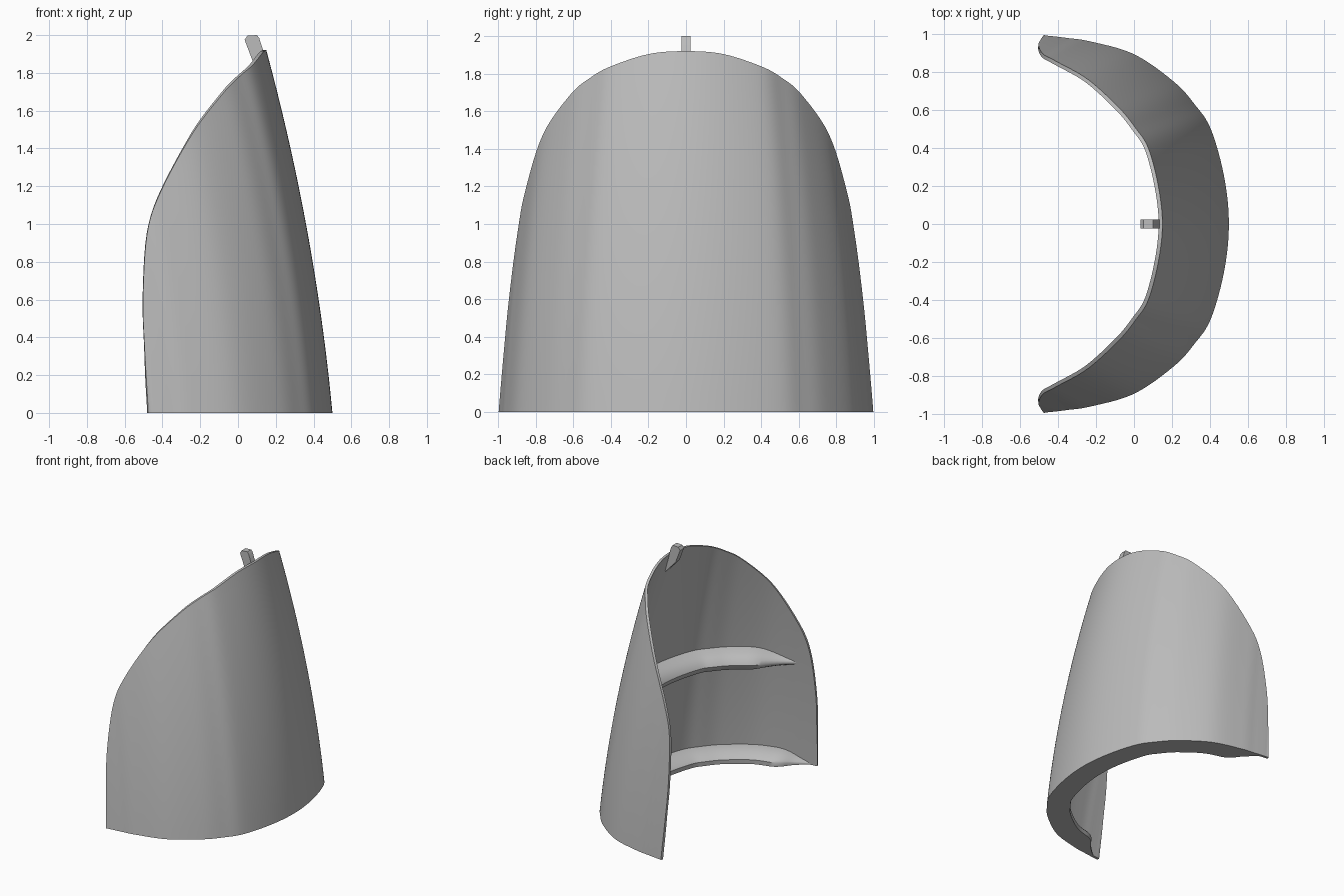
import bpy
import bmesh
from mathutils import Vector

cube = bpy.data.objects.get("Cube")
if cube:
    bpy.data.objects.remove(cube, do_unlink=True)

grey = bpy.data.materials.new("plain_grey")
grey.use_nodes = True
grey.diffuse_color = (0.5, 0.5, 0.5, 1)
grey.node_tree.nodes["Principled BSDF"].inputs["Base Color"].default_value = (0.5, 0.5, 0.5, 1)

WALL = 0.02
ROWS = 18

# Half of the base outline from the middle to the end: x, y, height of the rim above it
HALF = [(0.5, 0, 1.92), (0.475, 0.25, 1.905), (0.405, 0.5, 1.84), (0.32, 0.63, 1.78),
        (0.21, 0.75, 1.69), (0, 0.895, 1.48), (-0.23, 0.962, 1.18), (-0.35, 0.98, 0.95),
        (-0.43, 0.99, 0.6), (-0.46, 0.993, 0.3), (-0.475, 0.997, 0)]


def smooth_path(points, steps):
    """Catmull-Rom curve through the points."""
    pts = [Vector(p) for p in points]
    pts = [2 * pts[0] - pts[1]] + pts + [2 * pts[-1] - pts[-2]]
    path = []
    for a, b, c, d in zip(pts, pts[1:], pts[2:], pts[3:]):
        for i in range(steps):
            t = i / steps
            path.append(0.5 * (2 * b + (c - a) * t + (2 * a - 5 * b + 4 * c - d) * t * t
                               + (3 * b - a - 3 * c + d) * t ** 3))
    return path + [pts[-2]]


def lean(p, z):
    """Wall point above base point p: the wall leans back and narrows with height."""
    return Vector((p.x - 0.094 * z - 0.046 * z * z,
                   p.y * (1 - 0.065 * z - 0.025 * z * z), z))


def ease(t):
    t = min(max(t, 0), 1)
    return t * t * (3 - 2 * t)


def sweep(name, loops, angle=0.6):
    """Skin a row of closed loops and cap both ends."""
    bm = bmesh.new()
    rings = [[bm.verts.new(v) for v in loop] for loop in loops]
    n = len(rings[0])
    for a, b in zip(rings, rings[1:]):
        for j in range(n):
            k = (j + 1) % n
            bm.faces.new((a[j], b[j], b[k], a[k]))
    bm.faces.new(rings[0])
    bm.faces.new(rings[-1])
    bmesh.ops.remove_doubles(bm, verts=bm.verts, dist=0.0005)
    bmesh.ops.recalc_face_normals(bm, faces=bm.faces)
    mesh = bpy.data.meshes.new(name)
    bm.to_mesh(mesh)
    bm.free()
    mesh.materials.append(grey)
    obj = bpy.data.objects.new(name, mesh)
    bpy.context.collection.objects.link(obj)
    bpy.ops.object.select_all(action="DESELECT")
    obj.select_set(True)
    bpy.context.view_layer.objects.active = obj
    bpy.ops.object.shade_smooth_by_angle(angle=angle)
    return obj


outline = smooth_path([(x, -y, z) for x, y, z in HALF[:0:-1]] + HALF, 6)
columns = []
for i, p in enumerate(outline):
    along = outline[min(i + 1, len(outline) - 1)] - outline[max(i - 1, 0)]
    columns.append((p, Vector((-along.y, along.x, 0)).normalized()))

# Curved wall with its slanting rim
loops = []
for p, inward in columns:
    outer = [lean(p, max(p.z, 0) * j / ROWS) for j in range(ROWS + 1)]
    loops.append(outer + [v + inward * WALL for v in reversed(outer)])
sweep("curved_wall", loops)


def shelf(name, profile, start, taper, middle):
    """Inner shelf: profile is (depth, height); it thins out towards both ends."""
    loops = []
    for p, inward in columns:
        if p.x < start:
            continue
        f = ease((p.x - start) / taper)
        loop = []
        for depth, z in profile:
            z = middle + (z - middle) * (0.15 + 0.85 * f)
            loop.append(lean(p, z) + inward * (WALL / 2 + depth * f))
        loops.append(loop)
    sweep(name, loops, 0.8)


shelf("middle_shelf", [(0, 0.93), (0.08, 0.91), (0.14, 0.875), (0.165, 0.84),
                       (0.155, 0.8), (0.1, 0.775), (0, 0.75)], -0.31, 0.42, 0.83)
shelf("bottom_shelf", [(0, 0.09), (0.06, 0.085), (0.15, 0.05), (0.165, 0.035),
                       (0.165, 0), (0, 0)], -0.46, 0.3, 0)

# Slanted tab at the top of the rim
TAB = [(0.035, 1.975), (0.05, 1.997), (0.1, 2), (0.112, 1.985), (0.135, 1.915),
       (0.175, 1.8), (0.165, 1.77), (0.075, 1.87)]
sweep("top_tab", [[Vector((x, y, z)) for x, z in TAB] for y in (-0.025, 0.025)], 0.5)
